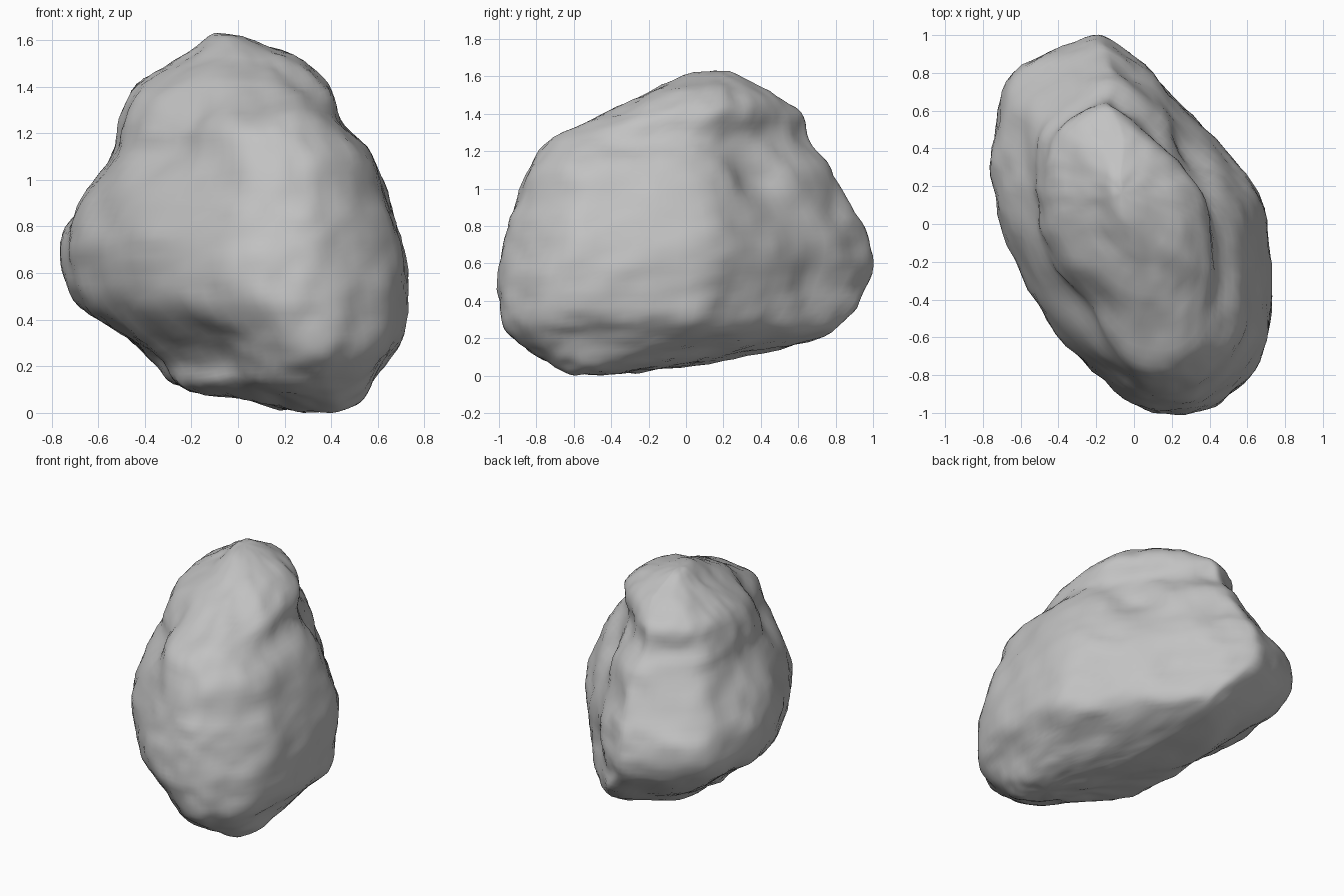
import bpy
import bmesh
from mathutils import Vector, noise

default = bpy.data.objects.get("Cube")
if default:
    bpy.data.objects.remove(default, do_unlink=True)

# Stone colour
stone = bpy.data.materials.new("grey stone")
stone.use_nodes = True
grey = (0.54, 0.54, 0.54, 1)
stone.diffuse_color = grey
stone.node_tree.nodes["Principled BSDF"].inputs["Base Color"].default_value = grey

# Plan outline of the boulder in a unit box, leaning across the long axis
OUTLINE = [(-.34, 1), (-.85, .79), (-.98, .5), (-1, .2), (-.9, -.12),
           (-.54, -.6), (-.06, -.92), (.3, -1), (.6, -.95), (.9, -.72),
           (1, -.38), (.95, .1), (.64, .4), (.28, .7), (-.1, .95)]

# Height, then the x range and y range of the slice
SLICES = [(0, .25, .45, -.58, -.3), (.04, .02, .52, -.68, 0),
          (.1, -.25, .58, -.82, .32), (.2, -.34, .64, -.93, .74),
          (.3, -.46, .71, -.97, .86), (.45, -.67, .73, -1, .95),
          (.6, -.74, .73, -.99, 1), (.75, -.74, .7, -.96, .97),
          (.9, -.66, .65, -.91, .88), (1.1, -.54, .58, -.84, .77),
          (1.25, -.5, .44, -.72, .66), (1.4, -.44, .39, -.42, .62),
          (1.52, -.24, .24, -.2, .45), (1.62, -.11, -.02, .08, .25)]

# Hollows: centre, radius, depth
HOLLOWS = [((-.25, -.45, 1.2), .34, .08), ((.32, .4, 1.08), .24, .06),
           ((.22, .7, .5), .25, .04), ((-.1, -.65, .2), .28, .05)]


def spline(points, steps, closed):
    """Smooth curve that passes through every point."""
    points = [Vector(p) for p in points]
    count = len(points)

    def at(i):
        return points[i % count] if closed else points[max(0, min(i, count - 1))]

    curve = []
    for i in range(count if closed else count - 1):
        a, b, c, d = (at(i + k) for k in (-1, 0, 1, 2))
        for s in range(steps):
            t = s / steps
            curve.append(b + (c - a) * (t / 2)
                         + (a * 2 - b * 5 + c * 4 - d) * (t * t / 2)
                         + (b * 3 - a - c * 3 + d) * (t ** 3 / 2))
    return curve if closed else curve + [points[-1]]


def build_boulder():
    """Loft the outline through all slices and close both ends."""
    bm = bmesh.new()
    outline = spline(OUTLINE, 6, True)
    rings = []
    for z, left, right, front, back in spline(SLICES, 5, False):
        rings.append([bm.verts.new(((left + right + u * (right - left)) / 2,
                                    (front + back + v * (back - front)) / 2, z))
                      for u, v in outline])
    count = len(outline)
    for low, high in zip(rings, rings[1:]):
        for i in range(count):
            j = (i + 1) % count
            bm.faces.new((low[i], low[j], high[j], high[i]))
    for ring in (rings[0], rings[-1]):
        bmesh.ops.poke(bm, faces=[bm.faces.new(ring)])
    for _ in range(3):
        bmesh.ops.smooth_vert(bm, verts=bm.verts, factor=.5,
                              use_axis_x=True, use_axis_y=True, use_axis_z=True)
    bmesh.ops.recalc_face_normals(bm, faces=bm.faces)
    bm.normal_update()

    # Weathered surface
    moves = [v.normal * (roughness(v.co) - carve(v.co)) for v in bm.verts]
    for vert, move in zip(bm.verts, moves):
        vert.co += move
    mesh = bpy.data.meshes.new("boulder")
    bm.to_mesh(mesh)
    bm.free()
    return mesh


def roughness(p):
    """Broad lumps and fine grain."""
    return (noise.noise(p * 2.6) * .02 + noise.noise(p * 6) * .018
            + noise.noise(p * 14) * .008)


def carve(p):
    """Depth of all hollows at a point."""
    total = 0
    for centre, radius, depth in HOLLOWS:
        near = max(0, 1 - (p - Vector(centre)).length / radius)
        total += depth * near * near * (3 - 2 * near)
    return total


# Boulder body, resting on the ground
boulder = bpy.data.objects.new("boulder", build_boulder())
bpy.context.collection.objects.link(boulder)
boulder.data.materials.append(stone)
boulder.location.z = -min(v.co.z for v in boulder.data.vertices)
bpy.context.view_layer.objects.active = boulder
boulder.select_set(True)
bpy.ops.object.shade_smooth_by_angle(angle=.9)
